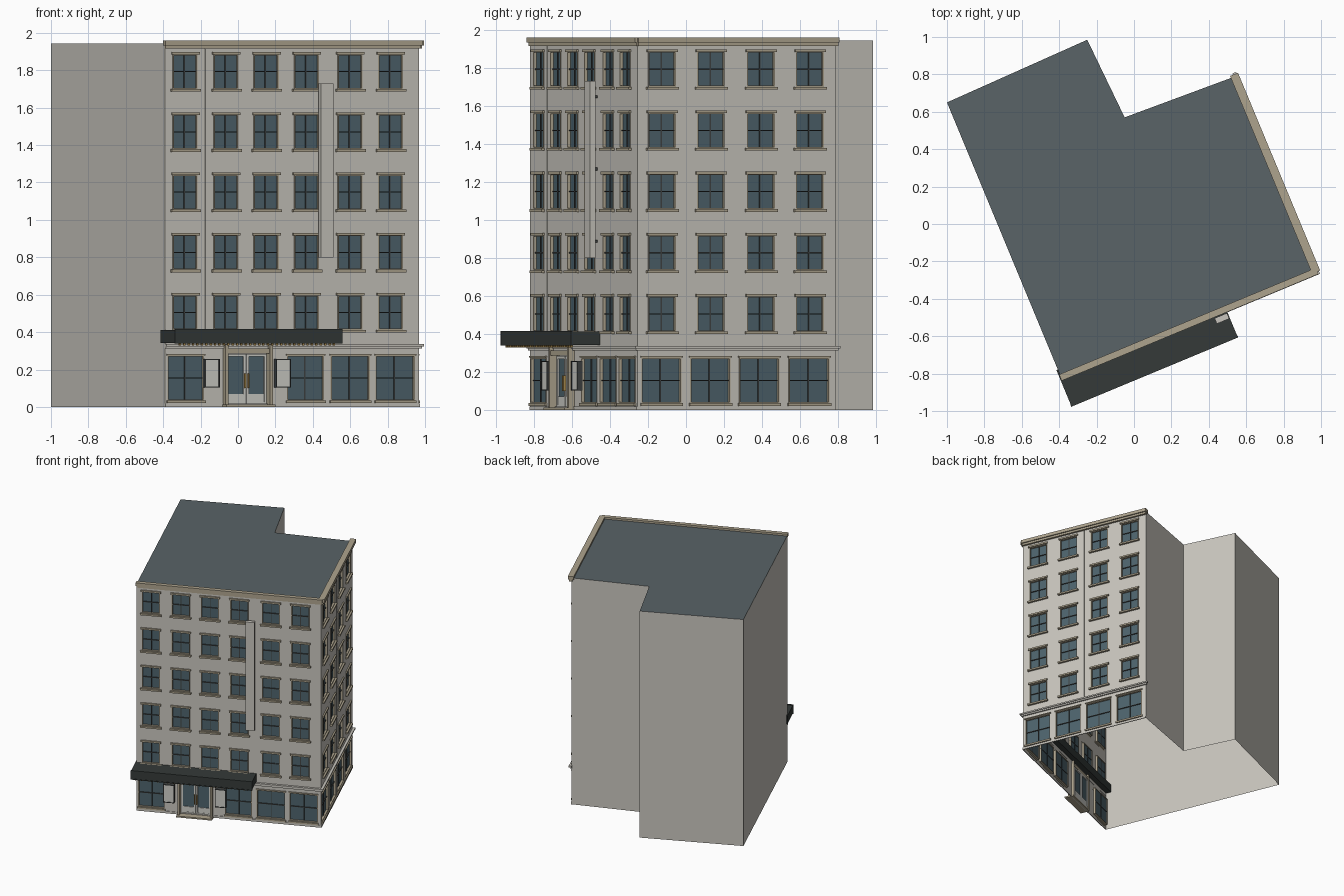
import bpy, bmesh, math
from mathutils import Matrix, Vector

if "Cube" in bpy.data.objects:
    bpy.data.objects.remove(bpy.data.objects["Cube"])

ANG = math.radians(22.56)          # the plan is turned on the grid
ROOF_Z = 1.944
F, E, D = (-0.39, -0.82), (0.968, -0.256), (0.535, 0.787)
C, B, A = (-0.05, 0.57), (-0.25, 0.985), (-1.0, 0.65)
COL = {"stone": (.58, .56, .51), "roof": (.10, .125, .135), "glass": (.075, .125, .15),
       "trim": (.42, .37, .27), "awning": (.035, .042, .04), "gold": (.42, .27, .08),
       "panel": (.62, .62, .58), "dark": (.05, .055, .055)}
mats, parts = {}, {}


def mat(key):
    if key not in mats:
        mats[key] = bpy.data.materials.new(key)
        mats[key].diffuse_color = (*COL[key], 1)
    return mats[key]


def part(name, key):
    """One bmesh per named part, turned into an object at the end."""
    if name not in parts:
        parts[name] = (bmesh.new(), key)
    return parts[name][0]


class Facade:
    """Local frame: u along the wall, n outward from it, z up."""

    def __init__(self, label, origin, angle, length):
        self.label, self.length = label, length
        self.m = Matrix.Translation((*origin, 0)) @ Matrix.Rotation(angle, 4, 'Z')

    def box(self, name, key, u0, u1, n0, n1, z0, z1):
        size = Matrix.Diagonal((u1 - u0, n1 - n0, z1 - z0, 1))
        loc = Matrix.Translation(((u0 + u1) / 2, -(n0 + n1) / 2, (z0 + z1) / 2))
        bmesh.ops.create_cube(part(self.label + name, key), size=1, matrix=self.m @ loc @ size)

    def quad(self, name, key, u0, u1, z0, z1, n=0.0):
        bm = part(self.label + name, key)
        bm.faces.new([bm.verts.new(self.m @ Vector((u, -n, z)))
                      for u, z in ((u0, z0), (u1, z0), (u1, z1), (u0, z1))])

    def border(self, name, key, u0, u1, z0, z1, t, n0, n1):
        self.box(name, key, u0, u0 + t, n0, n1, z0, z1)
        self.box(name, key, u1 - t, u1, n0, n1, z0, z1)
        self.box(name, key, u0 + t, u1 - t, n0, n1, z0, z0 + t)
        self.box(name, key, u0 + t, u1 - t, n0, n1, z1 - t, z1)

    def wall(self, holes):
        us = sorted({0, self.length, *(h[0] for h in holes), *(h[1] for h in holes)})
        zs = sorted({0, ROOF_Z, *(h[2] for h in holes), *(h[3] for h in holes)})
        for a, b in zip(us, us[1:]):
            for c, d in zip(zs, zs[1:]):
                u, z = (a + b) / 2, (c + d) / 2
                if not any(h[0] < u < h[1] and h[2] < z < h[3] for h in holes):
                    self.quad("wall", "stone", a, b, c, d)

    def window(self, u0, u1, z0, z1):
        um, zm = (u0 + u1) / 2, (z0 + z1) / 2
        self.quad("window_glass", "glass", u0, u1, z0, z1, -0.015)
        self.border("window_frames", "trim", u0, u1, z0, z1, 0.006, -0.02, 0.003)
        self.box("window_bars", "dark", um - .003, um + .003, -.018, -.009, z0, z1)
        self.box("window_bars", "dark", u0, u1, -.018, -.007, zm - .003, zm + .003)

    def build(self, centres, width, shops, seam, extra=()):
        rows = [0.412 + 0.322 * i for i in range(5)]
        upper = [(c - width / 2, c + width / 2, z, z + .185) for c in centres for z in rows]
        lower = [(a, b, .035, .275) for a, b in shops]
        self.wall(upper + lower + list(extra))
        for w in upper + lower:
            self.window(*w)
        # lintels and sills
        for a, b, z0, z1 in upper:
            self.box("lintels", "trim", a - .008, b + .008, -.002, .012, z1 - .002, z1 + .012)
            self.box("sills", "trim", a - .012, b + .012, -.002, .018, z0 - .014, z0)
        # shop window surrounds
        for a, b, z0, z1 in lower:
            self.box("shop_trim", "trim", a - .006, b + .006, -.002, .012, z0 - .014, z0)
            self.box("shop_trim", "trim", a - .006, b + .006, -.002, .01, z1, z1 + .008)
        # belt moulding, plinth and wall joint
        L = self.length
        self.box("belt_moulding", "stone", 0, L + .012, -.002, .012, .312, .324)
        self.box("belt_moulding", "trim", 0, L + .02, -.002, .02, .324, .336)
        self.box("plinth", "stone", 0, L, -.002, .005, 0, .018)
        self.box("wall_joint", "stone", seam - .002, seam + .002, 0, .003, .336, 1.915)


def span(p, q):
    return math.hypot(q[0] - p[0], q[1] - p[1])


front = Facade("front_", F, ANG, span(F, E))
side = Facade("side_", E, ANG + math.pi / 2, span(E, D))
door_hole = (.352, .592, .012, .285)
front.build([.116, .353, .585, .819, 1.071, 1.305], .144,
            [(.014, .225), (.705, .92), (.958, 1.184), (1.218, 1.445)], .234, [door_hole])
side.build([.14, .419, .703, .982], .158,
           [(.023, .25), (.30, .53), (.58, .808), (.862, 1.094)], .563)

# stepped cornice
for fac, out in ((front, .018), (side, .028)):
    L = fac.length
    fac.box("cornice", "trim", 0, L + .008, -.005, out - .01, 1.915, 1.932)
    fac.box("cornice", "trim", -.004, L + .012, -.018, out, 1.932, 1.96)

# plain rear walls, open underneath
for p, q in ((D, C), (C, B), (B, A), (A, F)):
    bm = part("rear_walls", "stone")
    bm.faces.new([bm.verts.new(v) for v in
                  ((*p, 0), (*q, 0), (*q, ROOF_Z), (*p, ROOF_Z))])
bm = part("roof", "roof")
bm.faces.new([bm.verts.new((*p, ROOF_Z)) for p in (F, E, D, C, B, A)])

# awning with a rim and bulbs below
front.box("awning", "awning", -.008, .955, -.045, .163, .342, .412)
front.border("awning_rim", "awning", -.01, .957, .338, .416, .006, .155, .166)
for i in range(36):
    u = .02 + i * .0255
    front.box("awning_bulbs", "gold", u, u + .01, .14, .15, .328, .342)

# blade sign on brackets
front.box("sign", "stone", .879, .951, .023, .055, .80, 1.73)
for z in (.88, 1.26, 1.64):
    front.box("sign_brackets", "dark", .905, .925, 0, .024, z, z + .015)

# poster cases
for c in (.262, .675):
    front.box("poster_boards", "panel", c - .04, c + .04, 0, .025, .107, .253)
    front.border("poster_frames", "dark", c - .043, c + .043, .103, .257, .005, 0, .03)

# entrance: posts, header, step and two glazed doors
for u in (.335, .592):
    front.box("door_posts", "trim", u, u + .017, -.02, .035, 0, .335)
front.box("door_header", "trim", .352, .592, -.02, .03, .285, .312)
front.box("door_step", "trim", .33, .615, -.02, .06, 0, .012)
for u0, u1, handle in ((.354, .471, .460), (.473, .590, .478)):
    front.border("door_leaves", "panel", u0, u1, .012, .283, .014, -.02, -.004)
    front.box("door_leaves", "panel", u0 + .014, u1 - .014, -.018, -.006, .026, .07)
    front.quad("door_glass", "glass", u0 + .014, u1 - .014, .07, .27, -.012)
    front.box("door_handles", "gold", handle, handle + .006, -.004, .01, .10, .18)

# turn every part into an object
for name, (bm, key) in parts.items():
    bmesh.ops.remove_doubles(bm, verts=[v for v in bm.verts if "wall" in name], dist=1e-5)
    me = bpy.data.meshes.new(name)
    bm.to_mesh(me)
    bm.free()
    me.materials.append(mat(key))
    bpy.context.collection.objects.link(bpy.data.objects.new(name, me))

for m in bpy.data.materials:
    if m.users and not m.is_grease_pencil:
        m.use_nodes = True
        m.node_tree.nodes["Principled BSDF"].inputs["Base Color"].default_value = m.diffuse_color
